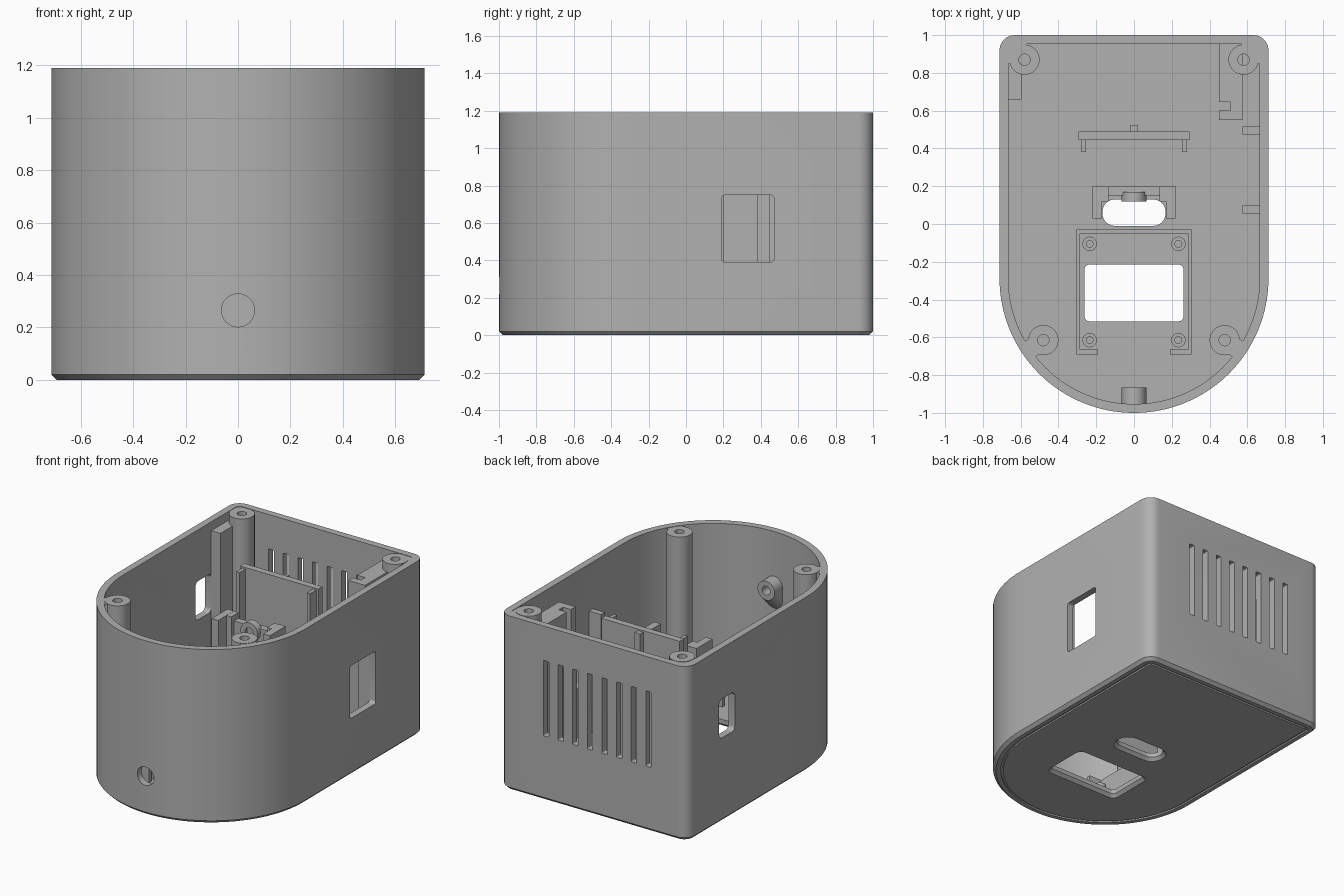
import bpy, bmesh, math
from mathutils import Vector

if "Cube" in bpy.data.objects:
    bpy.data.objects.remove(bpy.data.objects["Cube"])

grey = bpy.data.materials.new("matte_grey")
grey.use_nodes = True
grey.diffuse_color = (0.44, 0.44, 0.44, 1)
grey.node_tree.nodes["Principled BSDF"].inputs["Base Color"].default_value = (0.44, 0.44, 0.44, 1)

WALL, FLOOR, TOP, HALF = 0.047, 0.05, 1.19, 0.712


def loft(bm, loops):
    """Skin matching loops of 3D points and cap both ends."""
    rings = [[bm.verts.new(p) for p in loop] for loop in loops]
    n = len(rings[0])
    for a, b in zip(rings, rings[1:]):
        for i in range(n):
            j = (i + 1) % n
            bm.faces.new((a[i], a[j], b[j], b[i]))
    bm.faces.new(rings[0][::-1])
    bm.faces.new(rings[-1])


def place(points, axis, d):
    order = {"x": lambda p, q: (d, p, q), "y": lambda p, q: (p, d, q), "z": lambda p, q: (p, q, d)}[axis]
    return [order(p, q) for p, q in points]


def circle(cx, cy, r, n=32):
    return [(cx + r * math.cos(2 * math.pi * i / n), cy + r * math.sin(2 * math.pi * i / n)) for i in range(n)]


def rounded(x0, x1, y0, y1, r, n=6):
    """Rectangle with rounded corners."""
    pts = []
    corners = ((x1 - r, y1 - r), (x0 + r, y1 - r), (x0 + r, y0 + r), (x1 - r, y0 + r))
    for k, (cx, cy) in enumerate(corners):
        for i in range(n + 1):
            a = math.pi / 2 * (k + i / n)
            pts.append((cx + r * math.cos(a), cy + r * math.sin(a)))
    return pts


def prism(bm, points, axis, a, b):
    loft(bm, [place(points, axis, a), place(points, axis, b)])


def box(bm, x0, x1, y0, y1, z0, z1):
    prism(bm, [(x0, y0), (x1, y0), (x1, y1), (x0, y1)], "z", z0, z1)


def finish(name, bm):
    bmesh.ops.recalc_face_normals(bm, faces=bm.faces)
    mesh = bpy.data.meshes.new(name)
    bm.to_mesh(mesh)
    bm.free()
    mesh.materials.append(grey)
    obj = bpy.data.objects.new(name, mesh)
    bpy.context.collection.objects.link(obj)
    return obj


def cut(obj, cutter):
    """Apply a boolean difference and discard the cutter."""
    cutter.hide_render = True
    mod = obj.modifiers.new("cut", "BOOLEAN")
    mod.operation, mod.solver, mod.object = "DIFFERENCE", "EXACT", cutter
    bpy.context.view_layer.update()
    mesh = bpy.data.meshes.new_from_object(obj.evaluated_get(bpy.context.evaluated_depsgraph_get()))
    obj.modifiers.clear()
    obj.data = mesh
    bpy.data.objects.remove(cutter)


def outline(inset):
    """Plan of the case: half-round front, rounded back corners."""
    pts = []
    for i in range(65):
        a = math.pi + math.pi * i / 64
        pts.append(((HALF - inset) * math.cos(a), -0.288 + (HALF - inset) * math.sin(a)))
    for cx, start in ((0.632, 0), (-0.632, math.pi / 2)):
        for i in range(9):
            a = start + math.pi / 2 * i / 8
            pts.append((cx + (0.08 - inset) * math.cos(a), 0.92 + (0.08 - inset) * math.sin(a)))
    return pts


# Case shell with bottom chamfer and a shallow groove underneath
bm = bmesh.new()
section = [(WALL, FLOOR), (WALL, TOP), (0, TOP), (0, 0.02), (0.02, 0),
           (0.05, 0), (0.05, 0.01), (0.065, 0.01), (0.065, 0)]
loft(bm, [place(outline(o), "z", z) for o, z in section])
case = finish("case_shell", bm)

# Openings: front hole, side windows, back vents, floor holes
bm = bmesh.new()
prism(bm, circle(0, 0.265, 0.063), "y", -1.1, -0.9)
prism(bm, rounded(0.19, 0.47, 0.39, 0.75, 0.02), "x", 0.6, 0.8)
prism(bm, rounded(0.49, 0.66, 0.575, 0.84, 0.03), "x", -0.8, -0.6)
for i in range(8):
    x = 0.357 - 0.1105 * i
    prism(bm, rounded(x - 0.02, x + 0.02, 0.44, 0.955, 0.006), "y", 0.9, 1.1)
for x, y0, y1, r in ((0.167, -0.01, 0.13, 0.065), (0.262, -0.515, -0.215, 0.025)):
    flare = [(0.03, -0.01), (0, 0.02), (0, 0.1)]
    loft(bm, [place(rounded(-x - f, x + f, y0 - f, y1 + f, r + f), "z", z) for f, z in flare])
cut(case, finish("opening_cutter", bm))


# Screw posts with blind holes, tied to the wall
def post(bm, x, y, r, hole, top, depth):
    steps = [(r, FLOOR - 0.01), (r, top), (hole, top), (hole, top - depth)]
    loft(bm, [place(circle(x, y, q), "z", z) for q, z in steps])


for side, word in ((1, "left"), (-1, "right")):
    bm = bmesh.new()
    post(bm, side * 0.58, 0.87, 0.08, 0.03, TOP, 0.3)
    for a, b, c, d in ((0.625, 0.68, 0.85, 0.965), (0.57, 0.68, 0.91, 0.965)):
        box(bm, *sorted((side * a, side * b)), c, d, FLOOR, TOP - 0.003)
    finish("back_post_" + word, bm)

    bm = bmesh.new()
    post(bm, side * 0.48, -0.615, 0.08, 0.03, TOP, 0.3)
    out = Vector((side * 0.48, -0.615 + 0.288)).normalized()
    across = Vector((-out.y, out.x)) * 0.05
    mid = Vector((0, -0.288))
    web = [mid + out * d + across * s for d, s in ((0.625, -1), (0.69, -1), (0.69, 1), (0.625, 1))]
    prism(bm, [tuple(p) for p in web], "z", FLOOR, TOP - 0.003)
    finish("front_post_" + word, bm)

# Upright board panel with side arms and a rear rib
bm = bmesh.new()
box(bm, -0.295, 0.295, 0.445, 0.49, FLOOR - 0.01, 1.07)
box(bm, -0.02, 0.02, 0.48, 0.525, FLOOR - 0.01, 1.06)
for s in (1, -1):
    box(bm, *sorted((s * 0.255, s * 0.28)), 0.38, 0.45, FLOOR - 0.01, 1.06)
finish("board_panel", bm)

# Sensor bracket behind the floor slot
bm = bmesh.new()
for s in (1, -1):
    box(bm, *sorted((s * 0.17, s * 0.22)), 0.03, 0.2, FLOOR - 0.01, 0.89)
    box(bm, *sorted((s * 0.135, s * 0.18)), 0.12, 0.199, FLOOR - 0.01, 0.889)
box(bm, -0.14, 0.14, 0.15, 0.198, FLOOR - 0.01, 0.85)
loft(bm, [place(circle(0, 0.82, r), "y", y) for r, y in
          ((0.065, 0.17), (0.065, 0.12), (0.03, 0.12), (0.03, 0.14))])
finish("sensor_bracket", bm)

# Pivot boss inside the front wall, sloped underneath
bm = bmesh.new()
for y, z in ((-0.865, 0.82), (-0.965, 0.82), (-0.965, 0.72)):
    for p in place(circle(0, z, 0.065), "y", y):
        bm.verts.new(p)
hull = bmesh.ops.convex_hull(bm, input=bm.verts)
bmesh.ops.delete(bm, geom=list({v for v in hull["geom_interior"] if isinstance(v, bmesh.types.BMVert)}), context="VERTS")
boss = finish("pivot_boss", bm)
bm = bmesh.new()
prism(bm, circle(0, 0.82, 0.03), "y", -0.93, -0.8)
cut(boss, finish("boss_hole_cutter", bm))

# Low frame and standoffs around the rectangular floor hole
bm = bmesh.new()
box(bm, -0.305, 0.305, -0.05, -0.03, FLOOR - 0.01, 0.2)
for s in (1, -1):
    box(bm, *sorted((s * 0.285, s * 0.305)), -0.69, -0.04, FLOOR - 0.01, 0.2)
    box(bm, *sorted((s * 0.19, s * 0.3)), -0.69, -0.665, FLOOR - 0.01, 0.2)
finish("display_frame", bm)
bm = bmesh.new()
for x in (-0.235, 0.235):
    for y in (-0.105, -0.615):
        post(bm, x, y, 0.038, 0.018, 0.12, 0.06)
finish("display_standoffs", bm)

# Guide ribs beside the large window
bm = bmesh.new()
for y in (0.055, 0.475):
    box(bm, 0.575, 0.68, y, y + 0.042, FLOOR - 0.01, 0.87)
finish("window_ribs", bm)

# Notched block and spacer at the back corners
bm = bmesh.new()
notched = [(0.45, 0.97), (0.45, 0.645), (0.51, 0.645), (0.51, 0.6), (0.45, 0.6),
           (0.45, 0.55), (0.575, 0.55), (0.575, 0.97)]
prism(bm, notched, "z", FLOOR - 0.01, 1.13)
finish("notched_corner_block", bm)
bm = bmesh.new()
box(bm, -0.68, -0.595, 0.66, 0.85, FLOOR - 0.01, 1.13)
finish("corner_spacer", bm)

# Smooth curves, crisp edges
for obj in bpy.context.collection.objects:
    obj.select_set(obj.type == "MESH")
bpy.context.view_layer.objects.active = case
bpy.ops.object.shade_smooth_by_angle(angle=math.radians(30))
